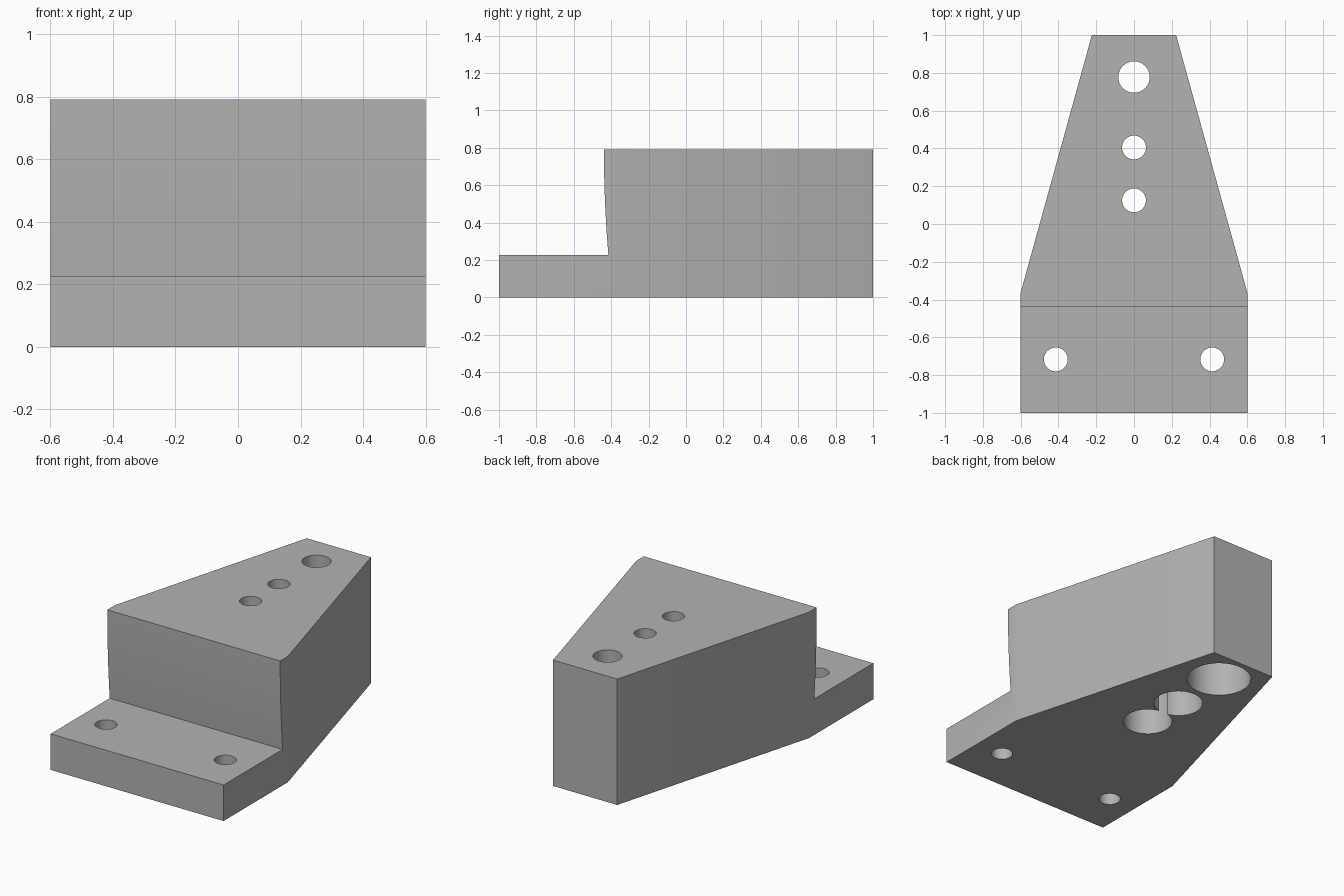
import bpy, bmesh, math
from mathutils import Vector

cube = bpy.data.objects.get("Cube")
if cube:
    bpy.data.objects.remove(cube, do_unlink=True)

TOP, LEDGE = 0.79, 0.226
FRONT_W, BACK_W = 0.6, 0.223

grey = bpy.data.materials.new("plain grey")
grey.use_nodes = True
colour = (0.45, 0.45, 0.45, 1)
grey.diffuse_color = colour
grey.node_tree.nodes["Principled BSDF"].inputs["Base Color"].default_value = colour


def prism(name, points, direction):
    """Extrude a closed outline along a direction."""
    bm = bmesh.new()
    face = bm.faces.new([bm.verts.new(p) for p in points])
    out = bmesh.ops.extrude_face_region(bm, geom=[face])
    verts = [v for v in out["geom"] if isinstance(v, bmesh.types.BMVert)]
    bmesh.ops.translate(bm, verts=verts, vec=Vector(direction))
    bmesh.ops.recalc_face_normals(bm, faces=bm.faces)
    mesh = bpy.data.meshes.new(name)
    bm.to_mesh(mesh)
    bm.free()
    mesh.materials.append(grey)
    obj = bpy.data.objects.new(name, mesh)
    bpy.context.collection.objects.link(obj)
    return obj


def combine(body, tool, operation):
    """Apply a boolean and remove its tool."""
    bpy.context.view_layer.objects.active = body
    mod = body.modifiers.new("cut", 'BOOLEAN')
    mod.operation, mod.solver, mod.object = operation, 'EXACT', tool
    bpy.ops.object.modifier_apply(modifier=mod.name)
    bpy.data.objects.remove(tool, do_unlink=True)


def bore(body, x, y, radius, z0, z1, sides=48):
    ring = [(x + radius * math.cos(math.tau * i / sides),
             y + radius * math.sin(math.tau * i / sides), z0) for i in range(sides)]
    combine(body, prism("bore_cutter", ring, (0, 0, z1 - z0)), 'DIFFERENCE')


# Stepped side profile, with a slightly bowed riser
steps = 6
riser = [(-0.415 - 0.024 * (1 - (1 - t) ** 2), LEDGE + (TOP - LEDGE) * t)
         for t in (i / steps for i in range(steps + 1))]
profile = [(-1, 0), (-1, LEDGE)] + riser + [(1, TOP), (1, 0)]
block = prism("mounting_block", [(-0.7, y, z) for y, z in profile], (1.4, 0, 0))

# Tapered plan outline
half = [(FRONT_W, -1.1), (FRONT_W, -0.363), (BACK_W, 1), (BACK_W, 1.1)]
plan = half + [(-x, y) for x, y in reversed(half)]
combine(block, prism("plan_cutter", [(x, y, -0.1) for x, y in plan], (0, 0, 1)), 'INTERSECT')

# Ledge bolt holes
for side in (-1, 1):
    bore(block, side * 0.414, -0.717, 0.063, -0.1, 0.5)

# Through holes on the centre line, widened from below
for y, radius, wide in ((0.778, 0.083, 0.188), (0.405, 0.063, 0.1434), (0.125, 0.063, 0.1434)):
    bore(block, 0, y, wide, -0.1, TOP - LEDGE)
    bore(block, 0, y, radius, 0.3, 1)

bpy.ops.object.select_all(action='DESELECT')
block.select_set(True)
bpy.context.view_layer.objects.active = block
bpy.ops.object.shade_smooth_by_angle(angle=math.radians(30))
